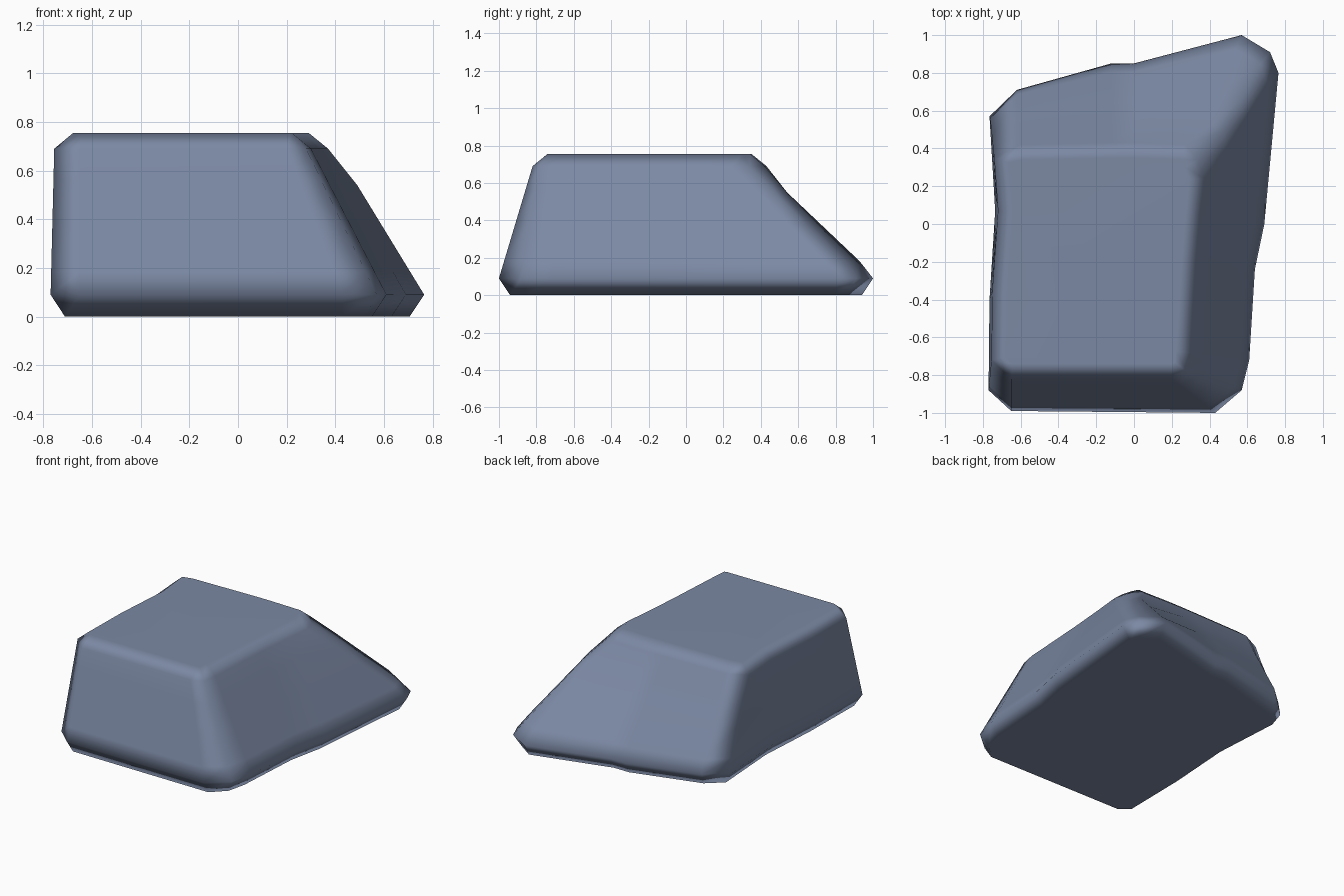
import bpy
import bmesh
from mathutils import Vector

default = bpy.data.objects.get("Cube")
if default:
    bpy.data.objects.remove(default, do_unlink=True)

# Slate colour shared by the whole boulder
slate = bpy.data.materials.new("slate blue grey")
slate.use_nodes = True
colour = (0.2, 0.25, 0.37, 1)
slate.diffuse_color = colour
slate.node_tree.nodes["Principled BSDF"].inputs["Base Color"].default_value = colour

# Foot outline, counter-clockwise from the front left corner
foot = [(-.65, -.99), (.43, -1), (.57, -.88), (.61, -.72), (.64, -.24),
        (.69, 0), (.765, .8), (.72, .91), (.57, 1), (0, .85), (-.12, .85),
        (-.62, .71), (-.765, .57), (-.735, .07), (-.765, -.4), (-.77, -.88)]

# Brow outline, just under the rounded rim of the plateau
brow = [(-.65, -.82), (.2, -.82), (.28, -.78), (.3, -.68), (.33, -.2),
        (.35, .04), (.37, .24), (.34, .34), (.27, .42), (0, .43), (-.12, .43),
        (-.6, .42), (-.74, .35), (-.72, .07), (-.75, -.35), (-.755, -.72)]

# Outcrop swelling from the back right corner, by outline index
outcrop = {5: (.42, .08, .57), 6: (.49, .38, .54), 7: (.47, .49, .53),
           8: (.4, .54, .55)}

FOOT_Z, BROW_Z, TOP_Z = .09, .69, .755


def ring_at(outline, z):
    return [Vector((x, y, z)) for x, y in outline]


def inset(ring, distance, z):
    """Pull a ring inwards along its corner directions."""
    result = []
    for i, p in enumerate(ring):
        along = (ring[(i + 1) % len(ring)] - ring[i - 1]).normalized()
        inward = Vector((-along.y, along.x, 0)).normalized()
        q = p + inward * distance
        result.append(Vector((q.x, q.y, z)))
    return result


def blend(a, b, t):
    return [p.lerp(q, t) for p, q in zip(a, b)]


foot_ring = ring_at(foot, FOOT_Z)
brow_ring = ring_at(brow, BROW_Z)
shoulder = blend(foot_ring, brow_ring, .78)
for index, point in outcrop.items():
    shoulder[index] = Vector(point)
ankle = blend(foot_ring, shoulder, .2)
for i, p in enumerate(ankle):
    if p.y > .5:
        p.y += .02

rings = [inset(foot_ring, .06, 0), foot_ring, ankle,
         blend(ankle, shoulder, .55), shoulder, brow_ring,
         inset(brow_ring, .08, TOP_Z)]

# Loft the rings into one closed boulder
bm = bmesh.new()
loops = [[bm.verts.new(p) for p in ring] for ring in rings]
for low, high in zip(loops, loops[1:]):
    for i in range(len(low)):
        j = (i + 1) % len(low)
        bm.faces.new((low[i], low[j], high[j], high[i]))
bm.faces.new(loops[-1])
bm.faces.new(list(reversed(loops[0])))
bmesh.ops.recalc_face_normals(bm, faces=bm.faces[:])

mesh = bpy.data.meshes.new("boulder")
bm.to_mesh(mesh)
bm.free()
mesh.materials.append(slate)
boulder = bpy.data.objects.new("boulder", mesh)
bpy.context.collection.objects.link(boulder)

# Soft edges around broad, nearly flat sides
bpy.ops.object.select_all(action="DESELECT")
boulder.select_set(True)
bpy.context.view_layer.objects.active = boulder
bpy.ops.object.shade_smooth()
normals = boulder.modifiers.new("broad faces", "WEIGHTED_NORMAL")
normals.weight = 60
